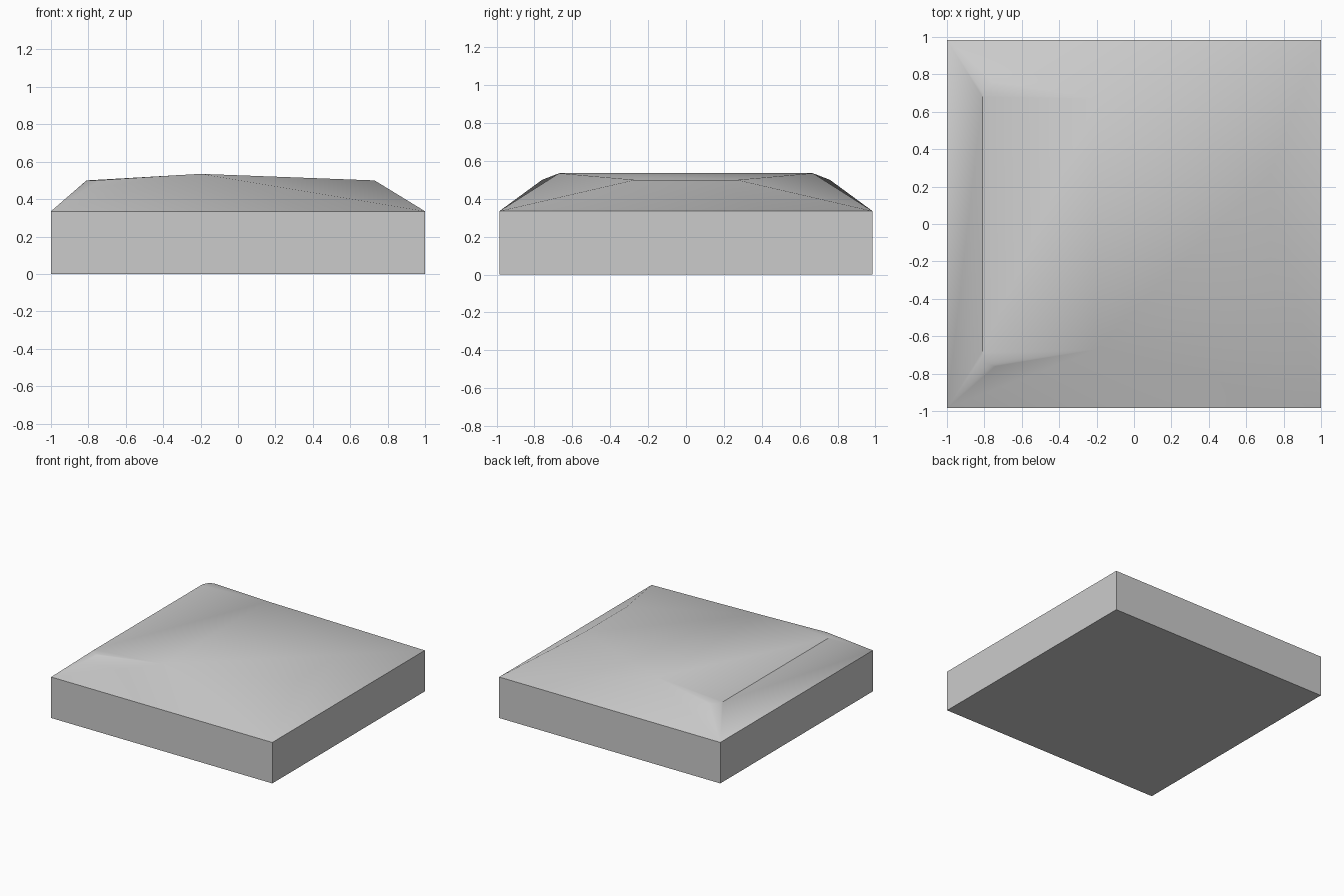
import bpy
import bmesh
import math

cube = bpy.data.objects.get("Cube")
if cube:
    bpy.data.objects.remove(cube, do_unlink=True)

grey = bpy.data.materials.new("light grey")
grey.use_nodes = True
colour = (0.6, 0.6, 0.6, 1)
grey.diffuse_color = colour
grey.node_tree.nodes["Principled BSDF"].inputs["Base Color"].default_value = colour

HALF_X, HALF_Y = 1.0, 0.985
WALL, SHOULDER, RIDGE = 0.335, 0.5, 0.535

bm = bmesh.new()


def pair(x, y, z):
    """Two vertices mirrored across the y = 0 plane: front, back."""
    return [bm.verts.new((x, s * y, z)) for s in (-1, 1)]


# Vertices of the block and its sloped cap
foot_r, foot_l = [pair(x, HALF_Y, 0) for x in (-HALF_X, HALF_X)]
rim_r, rim_l = [pair(x, HALF_Y, WALL) for x in (-HALF_X, HALF_X)]
ridge = pair(-0.2, 0.67, RIDGE)
nose = pair(0.73, 0.27, SHOULDER)

# Rounded shoulder corner, from the side slope round to the end slope
steps = 6
arc = []
for i in range(steps + 1):
    a = math.radians(90 * i / steps)
    arc.append(pair(-0.74 - 0.07 * math.sin(a), 0.68 + 0.08 * math.cos(a), SHOULDER))

# Bottom, end walls, end slopes and flat top
for a, b in ((foot_r, foot_l), (foot_r, rim_r), (foot_l, rim_l),
             (rim_r, arc[-1]), (rim_l, nose), (arc[-1], ridge), (ridge, nose)):
    bm.faces.new((a[0], b[0], b[1], a[1]))

# Mirrored side walls, side slopes and corner fans
for s in (0, 1):
    bm.faces.new((foot_r[s], foot_l[s], rim_l[s], rim_r[s]))
    bm.faces.new((rim_r[s], rim_l[s], ridge[s]))
    bm.faces.new((rim_r[s], ridge[s], arc[0][s]))
    bm.faces.new((rim_l[s], nose[s], ridge[s]))
    for p, q in zip(arc, arc[1:]):
        bm.faces.new((rim_r[s], p[s], q[s]))
        bm.faces.new((ridge[s], q[s], p[s]))

bmesh.ops.recalc_face_normals(bm, faces=bm.faces)
mesh = bpy.data.meshes.new("sloped_block")
bm.to_mesh(mesh)
bm.free()
mesh.materials.append(grey)

block = bpy.data.objects.new("sloped_block", mesh)
bpy.context.collection.objects.link(block)
bpy.ops.object.select_all(action="DESELECT")
block.select_set(True)
bpy.context.view_layer.objects.active = block
bpy.ops.object.shade_smooth_by_angle(angle=math.radians(30))
